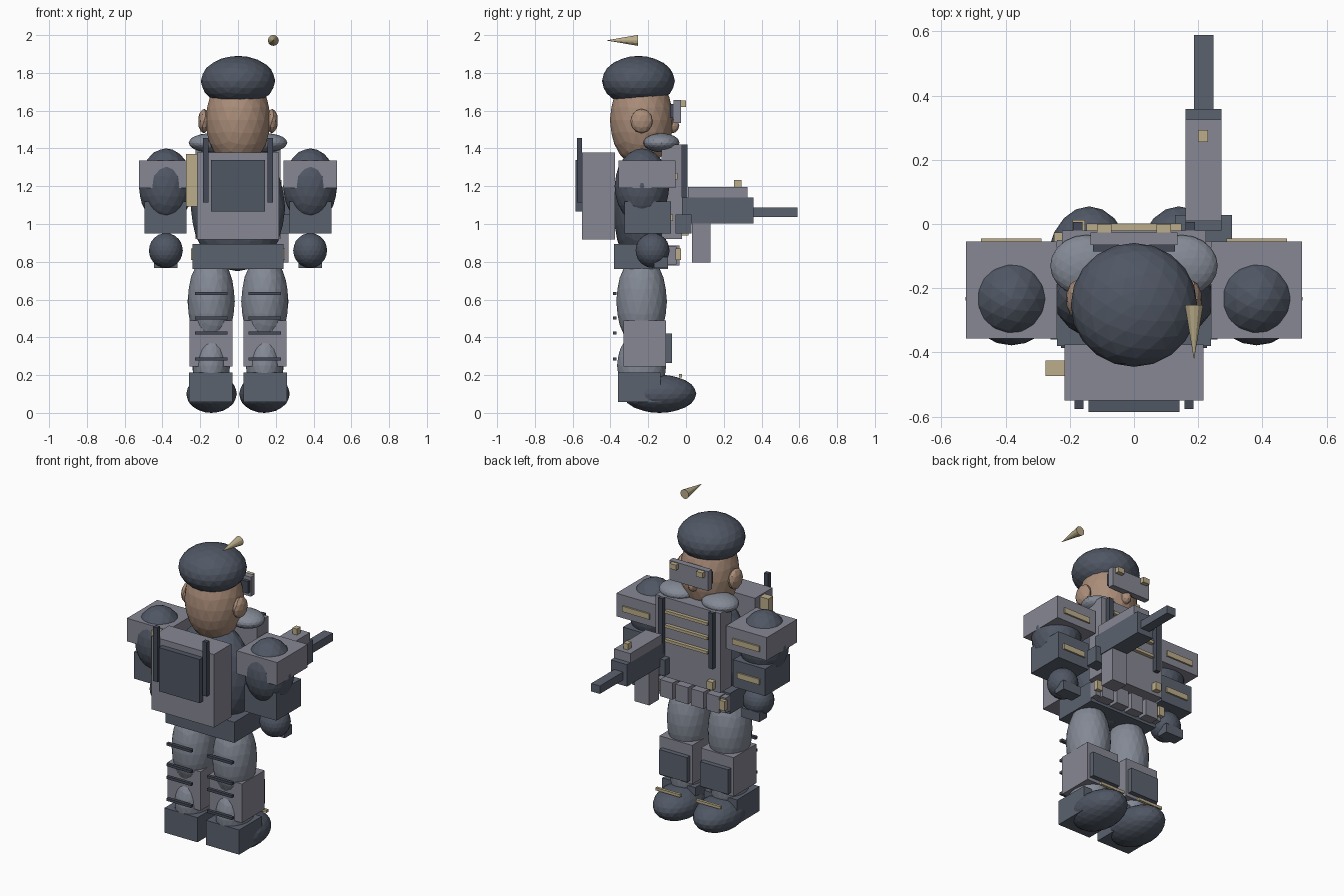
import bpy
import math


def material(name, rgb):
    lin = [(c / 255 / 12.92) if c < 11 else ((c / 255 + 0.055) / 1.055) ** 2.4 for c in rgb]
    m = bpy.data.materials.new(name)
    m.diffuse_color = (*lin, 1)
    return m


CHARCOAL = material("charcoal cloth", (80, 87, 100))
STEEL = material("dark steel", (91, 98, 111))
GREY = material("armour grey", (135, 135, 148))
CLOTH = material("trouser grey", (131, 137, 149))
BLACK = material("dark strap", (68, 74, 87))
GOLD = material("dull gold", (188, 174, 139))
SKIN = material("skin", (170, 141, 121))


def finish(name, mat):
    ob = bpy.context.object
    ob.name = name
    ob.data.materials.append(mat)
    return ob


def box(name, x, y, z, mat):
    """Box from (min, max) ranges on each axis."""
    lo, hi = zip(x, y, z)
    bpy.ops.mesh.primitive_cube_add(size=1)
    ob = finish(name, mat)
    for v in ob.data.vertices:
        v.co = [a + (c + 0.5) * (b - a) for a, b, c in zip(lo, hi, v.co)]
    return ob


def ball(name, centre, radii, mat, sub=3):
    """Faceted ellipsoid."""
    bpy.ops.mesh.primitive_ico_sphere_add(subdivisions=sub, radius=1, location=centre)
    ob = finish(name, mat)
    for v in ob.data.vertices:
        v.co = [c * r for c, r in zip(v.co, radii)]
    return ob


def pair_box(name, x, y, z, mat):
    box("left_" + name, (-x[1], -x[0]), y, z, mat)
    box("right_" + name, x, y, z, mat)


def pair_ball(name, c, r, mat, sub=3):
    ball("left_" + name, (-c[0], c[1], c[2]), r, mat, sub)
    ball("right_" + name, c, r, mat, sub)


# Head, cap and the floating plume
ball("head", (0, -0.235, 1.55), (0.172, 0.168, 0.25), SKIN)
pair_ball("ear", (0.18, -0.235, 1.545), (0.032, 0.06, 0.065), SKIN, 2)
ball("nose", (0, -0.075, 1.52), (0.03, 0.04, 0.04), SKIN, 2)
ball("cap", (0, -0.252, 1.757), (0.197, 0.193, 0.133), CHARCOAL)
bpy.ops.mesh.primitive_cone_add(vertices=12, radius1=0.029, radius2=0, depth=0.17,
                                location=(0.187, -0.338, 1.972),
                                rotation=(math.pi / 2, 0, 0))
finish("plume", GOLD)

# Visor on the face side
box("visor_mount", (-0.128, 0.128), (-0.085, -0.065), (1.56, 1.635), BLACK)
box("visor", (-0.135, 0.135), (-0.065, -0.027), (1.535, 1.657), GREY)
pair_box("visor_lamp", (0.07, 0.115), (-0.027, 0.0), (1.62, 1.653), GOLD)

# Torso, chest plate and collar
ball("torso", (0, -0.235, 1.085), (0.25, 0.15, 0.335), CHARCOAL)
box("chest_plate", (-0.225, 0.225), (-0.13, -0.02), (0.92, 1.42), GREY)
pair_box("chest_strap", (0.16, 0.19), (-0.02, 0.007), (1.07, 1.42), BLACK)
pair_box("strap_buckle", (0.152, 0.192), (-0.02, 0.013), (0.94, 0.99), GOLD)
for i, z in enumerate((1.34, 1.25, 1.16)):
    box(f"chest_stripe_{i}", (-0.148, 0.148), (-0.02, 0.002), (z - 0.009, z + 0.009), GOLD)
pair_ball("collar_pad", (0.148, -0.13, 1.43), (0.113, 0.096, 0.05), CLOTH)

# Belt with pouches
box("belt", (-0.24, 0.24), (-0.38, -0.095), (0.763, 0.893), STEEL)
for i, x in enumerate((-0.162, -0.054, 0.054, 0.162)):
    box(f"belt_pouch_{i}", (x - 0.044, x + 0.044), (-0.1, -0.035), (0.78, 0.885), GREY)
pair_box("belt_buckle", (0.212, 0.25), (-0.055, -0.027), (0.81, 0.87), GOLD)
pair_box("belt_end", (0.205, 0.24), (-0.1, -0.05), (0.785, 0.88), GREY)

# Backpack
box("backpack", (-0.217, 0.217), (-0.55, -0.376), (0.918, 1.378), GREY)
box("backpack_panel", (-0.142, 0.142), (-0.585, -0.55), (1.065, 1.34), CHARCOAL)
pair_box("backpack_rail", (0.157, 0.186), (-0.577, -0.55), (1.115, 1.456), BLACK)
box("side_canister", (-0.276, -0.217), (-0.473, -0.425), (1.092, 1.37), GOLD)

# Arms
pair_ball("upper_arm", (0.382, -0.233, 1.2), (0.143, 0.145, 0.2), CHARCOAL)
pair_box("shoulder_guard", (0.24, 0.523), (-0.357, -0.055), (1.19, 1.335), GREY)
pair_box("shoulder_stripe", (0.288, 0.476), (-0.055, -0.045), (1.235, 1.27), GOLD)
pair_box("forearm_guard", (0.272, 0.495), (-0.325, -0.08), (0.95, 1.12), STEEL)
pair_box("forearm_stripe", (0.305, 0.46), (-0.08, -0.07), (1.015, 1.05), GOLD)
pair_ball("hand", (0.382, -0.177, 0.86), (0.09, 0.09, 0.092), CHARCOAL)
pair_box("fingers", (0.32, 0.444), (-0.17, -0.095), (0.767, 0.825), STEEL)

# Rifle
box("rifle_stock", (0.128, 0.305), (-0.055, 0.028), (0.95, 1.05), STEEL)
box("rifle_receiver", (0.16, 0.273), (-0.02, 0.358), (1.002, 1.14), STEEL)
box("rifle_top_cover", (0.16, 0.273), (0.01, 0.325), (1.14, 1.197), GREY)
box("rifle_sight", (0.2, 0.231), (0.255, 0.293), (1.197, 1.234), GOLD)
box("rifle_barrel", (0.187, 0.248), (0.358, 0.589), (1.037, 1.087), STEEL)
box("rifle_magazine", (0.165, 0.268), (0.032, 0.13), (0.795, 1.002), GREY)

# Legs and boots
pair_ball("thigh", (0.142, -0.235, 0.59), (0.125, 0.134, 0.25), CLOTH)
pair_ball("shin", (0.142, -0.235, 0.25), (0.1, 0.13, 0.18), CLOTH)
pair_box("shin_guard", (0.03, 0.258), (-0.33, -0.105), (0.245, 0.49), GREY)
pair_box("knee_plate", (0.045, 0.24), (-0.105, -0.075), (0.265, 0.42), STEEL)
pair_box("boot_shaft", (0.03, 0.26), (-0.36, -0.135), (0.058, 0.213), STEEL)
pair_ball("boot", (0.14, -0.14, 0.101), (0.134, 0.195, 0.101), CHARCOAL)
pair_box("boot_stripe", (0.055, 0.225), (-0.037, -0.02), (0.188, 0.205), GOLD)
for i, z in enumerate((0.633, 0.503, 0.423, 0.285)):
    pair_box(f"leg_band_{i}", (0.055, 0.228), (-0.387, -0.367), (z - 0.008, z + 0.008), BLACK)
